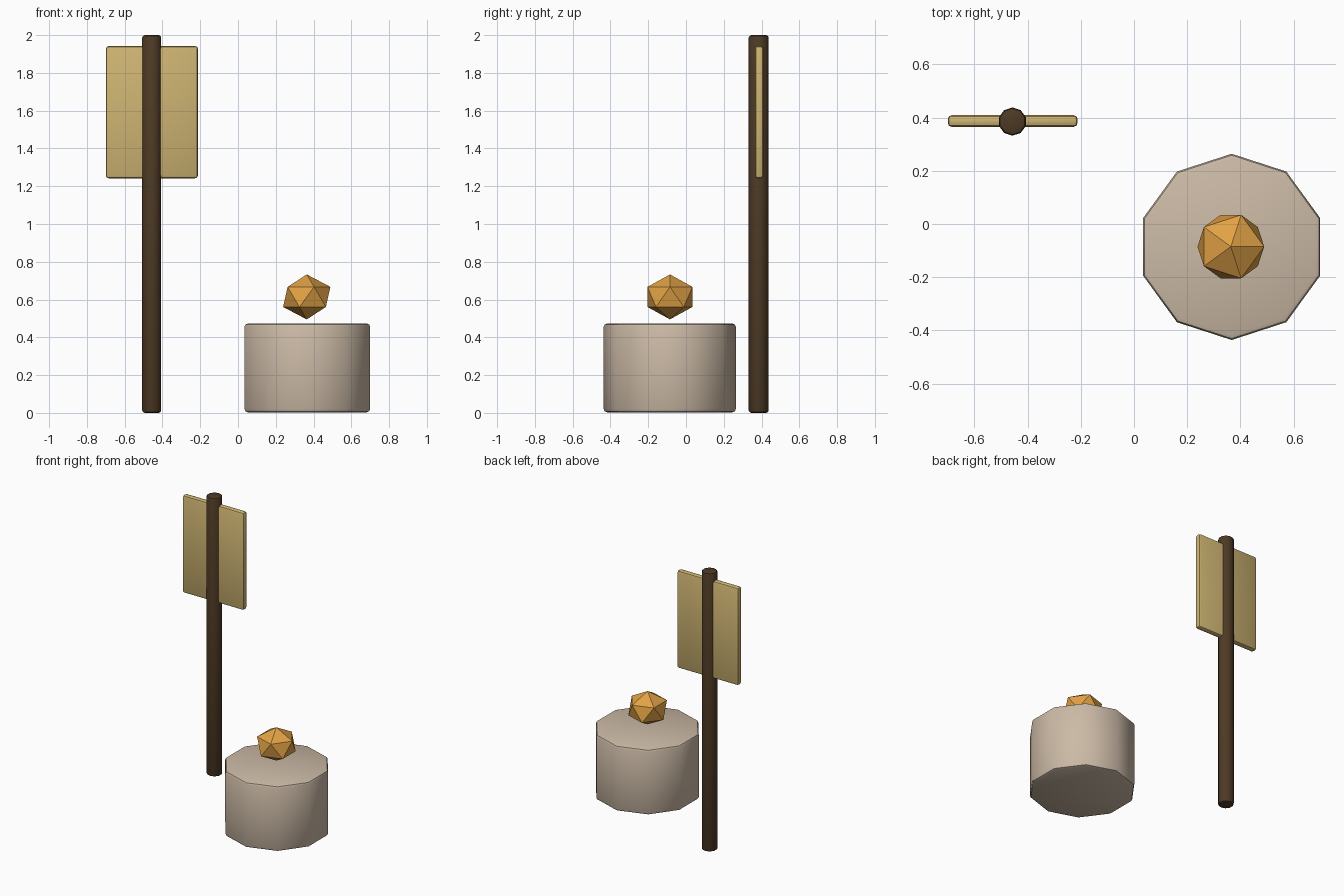
import bpy, bmesh
from math import cos, sin, tau, pi, radians

if "Cube" in bpy.data.objects:
    bpy.data.objects.remove(bpy.data.objects["Cube"])


def material(name, rgb):
    m = bpy.data.materials.new(name)
    m.diffuse_color = (*rgb, 1)
    m.use_nodes = True
    m.node_tree.nodes["Principled BSDF"].inputs["Base Color"].default_value = m.diffuse_color
    return m


def finish(bm, name, mat, location, bevel=0.0, segments=2):
    """Bevel the hard edges, then turn the mesh into an object."""
    bmesh.ops.recalc_face_normals(bm, faces=bm.faces)
    if bevel:
        hard = [e for e in bm.edges if e.calc_face_angle(0) > radians(40)]
        bmesh.ops.bevel(bm, geom=hard, offset=bevel, segments=segments,
                        profile=0.5, affect='EDGES')
    mesh = bpy.data.meshes.new(name)
    bm.to_mesh(mesh)
    bm.free()
    mesh.materials.append(mat)
    ob = bpy.data.objects.new(name, mesh)
    ob.location = location
    bpy.context.collection.objects.link(ob)
    if bevel:
        bpy.ops.object.select_all(action='DESELECT')
        ob.select_set(True)
        bpy.context.view_layer.objects.active = ob
        bpy.ops.object.shade_smooth_by_angle(angle=radians(40))
    return ob


def prism(radius, height, sides=10):
    """Upright prism with a corner pointing to +y, base at z = 0."""
    bm = bmesh.new()
    ring = [bm.verts.new((radius * cos(pi / 2 + tau * i / sides),
                          radius * sin(pi / 2 + tau * i / sides), 0))
            for i in range(sides)]
    base = bm.faces.new(ring)
    top = bmesh.ops.extrude_face_region(bm, geom=[base], use_keep_orig=True)
    verts = [g for g in top['geom'] if isinstance(g, bmesh.types.BMVert)]
    bmesh.ops.translate(bm, verts=verts, vec=(0, 0, height))
    return bm


wood = material("dark_wood", (0.075, 0.042, 0.018))
board = material("tan_board", (0.62, 0.46, 0.17))
stone = material("pale_stone", (0.60, 0.49, 0.38))
amber = material("amber", (0.75, 0.36, 0.06))

# post
finish(prism(0.053, 2.0), "post", wood, (-0.457, 0.385, 0), 0.014)

# sign board through the post
bm = bmesh.new()
bmesh.ops.create_cube(bm, size=1)
bmesh.ops.scale(bm, verts=bm.verts, vec=(0.488, 0.044, 0.70))
finish(bm, "sign_board", board, (-0.456, 0.387, 1.592), 0.015)

# pedestal
finish(prism(0.35, 0.47), "pedestal", stone, (0.367, -0.086, 0.003), 0.018)

# floating gem, slightly flattened icosahedron
bm = bmesh.new()
bmesh.ops.create_icosphere(bm, subdivisions=1, radius=0.14)
bmesh.ops.scale(bm, verts=bm.verts, vec=(1, 1, 0.85))
finish(bm, "gem", amber, (0.364, -0.085, 0.614))
